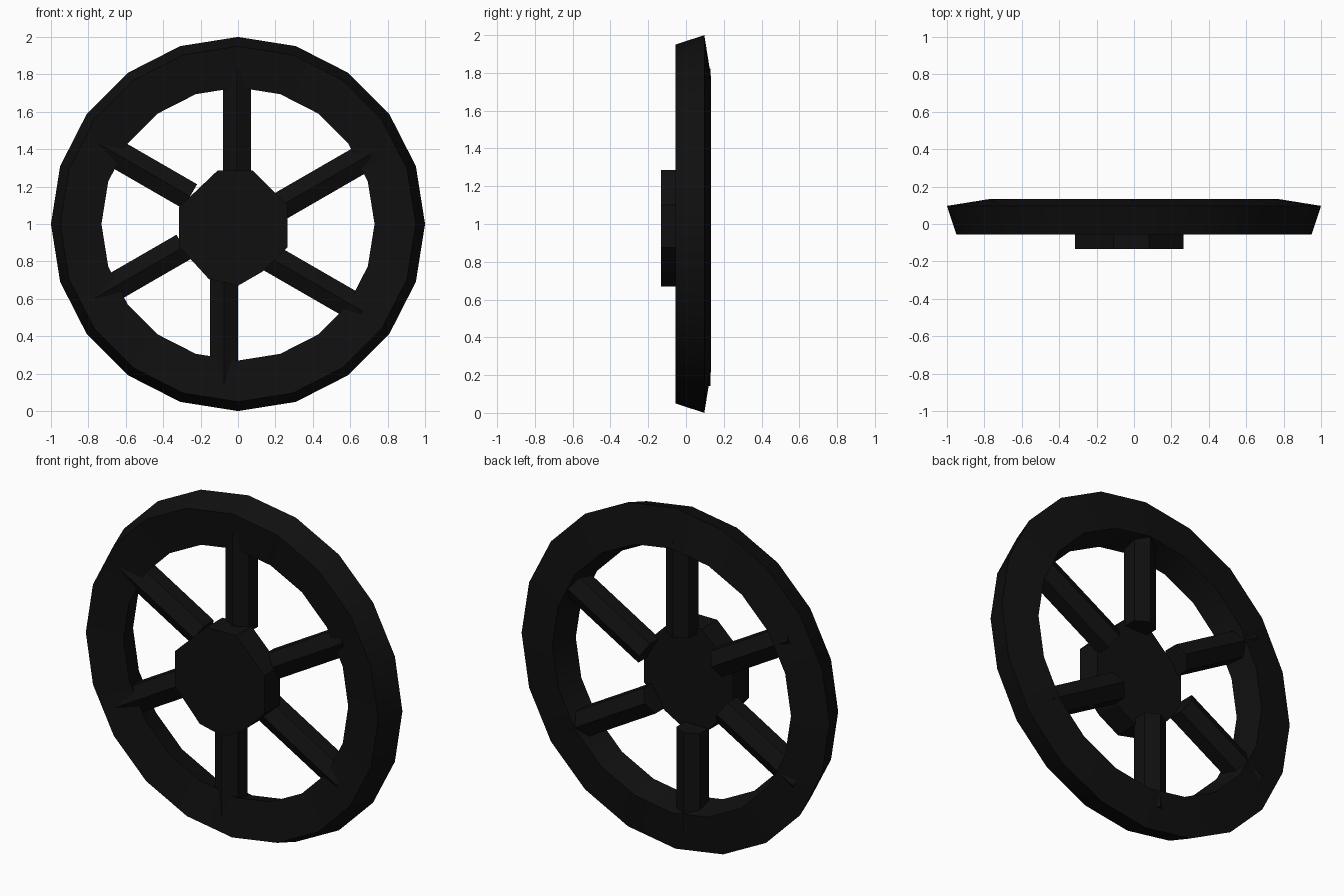
import bpy, bmesh, math
from mathutils import Matrix, Vector

if "Cube" in bpy.data.objects:
    bpy.data.objects.remove(bpy.data.objects["Cube"])

black = bpy.data.materials.new("black_iron")
black.diffuse_color = (0.005, 0.005, 0.005, 1)
black.use_nodes = True
black.node_tree.nodes["Principled BSDF"].inputs["Base Color"].default_value = black.diffuse_color


def make_object(name, bm, smooth=False):
    bmesh.ops.recalc_face_normals(bm, faces=bm.faces)
    mesh = bpy.data.meshes.new(name)
    bm.to_mesh(mesh)
    bm.free()
    mesh.materials.append(black)
    ob = bpy.data.objects.new(name, mesh)
    bpy.context.collection.objects.link(ob)
    if smooth:
        bpy.ops.object.select_all(action='DESELECT')
        ob.select_set(True)
        bpy.context.view_layer.objects.active = ob
        bpy.ops.object.shade_smooth_by_angle(angle=math.radians(30))
    return ob


# rim: tilted four-sided section (radius, y) swept in 20 steps
section = [(1.0, 0.097), (0.95, -0.055), (0.73, -0.02), (0.775, 0.133)]
N = 20
bm = bmesh.new()
rings = []
for i in range(N):
    a = 2 * math.pi * i / N
    rings.append([bm.verts.new((r * math.cos(a), y, 1 + r * math.sin(a)))
                  for r, y in section])
for i in range(N):
    p, q = rings[i], rings[(i + 1) % N]
    for j in range(4):
        k = (j + 1) % 4
        bm.faces.new((p[j], p[k], q[k], q[j]))
make_object("rim", bm, smooth=True)

# hub: uneven polygon plate standing out of the front
outline = [(-0.11, 1.285), (0.08, 1.285), (0.265, 1.10), (0.265, 0.875), (0.13, 0.745),
           (0.0, 0.67), (-0.155, 0.705), (-0.315, 0.88), (-0.315, 1.09)]
bm = bmesh.new()
face = bm.faces.new([bm.verts.new((x, -0.133, z)) for x, z in outline])
back = bmesh.ops.extrude_face_region(bm, geom=[face])
bmesh.ops.translate(bm, vec=(0, 0.145, 0),
                    verts=[v for v in back["geom"] if isinstance(v, bmesh.types.BMVert)])
if len([f for f in bm.faces if len(f.verts) == len(outline)]) < 2:
    bm.verts.ensure_lookup_table()
    bm.faces.new([v for v in bm.verts if v.co.y < -0.1])
make_object("hub", bm)

# spokes: six hexagonal bars, each set a little clockwise of the centre line
centre = Vector((-0.04, 0.043, 0.982))
for i in range(6):
    a = math.radians(90 + 60 * i)
    d = Vector((math.cos(a), 0, math.sin(a)))
    side = Vector((math.sin(a), 0, -math.cos(a)))
    pos = centre + d * 0.555 + side * 0.035
    rot = Matrix((side, Vector((0, 1, 0)), d)).transposed().to_4x4()
    turn = Matrix.Rotation(math.radians(90), 4, 'Z')
    bm = bmesh.new()
    bmesh.ops.create_cone(bm, cap_ends=True, segments=6, radius1=0.087, radius2=0.087, depth=0.57)
    # put two corners of the hexagon on the front and back
    if max(v.co.y for v in bm.verts) < 0.08:
        bmesh.ops.transform(bm, matrix=turn, verts=bm.verts)
    bmesh.ops.transform(bm, matrix=Matrix.Translation(pos) @ rot, verts=bm.verts)
    make_object("spoke_%d" % (i + 1), bm)
